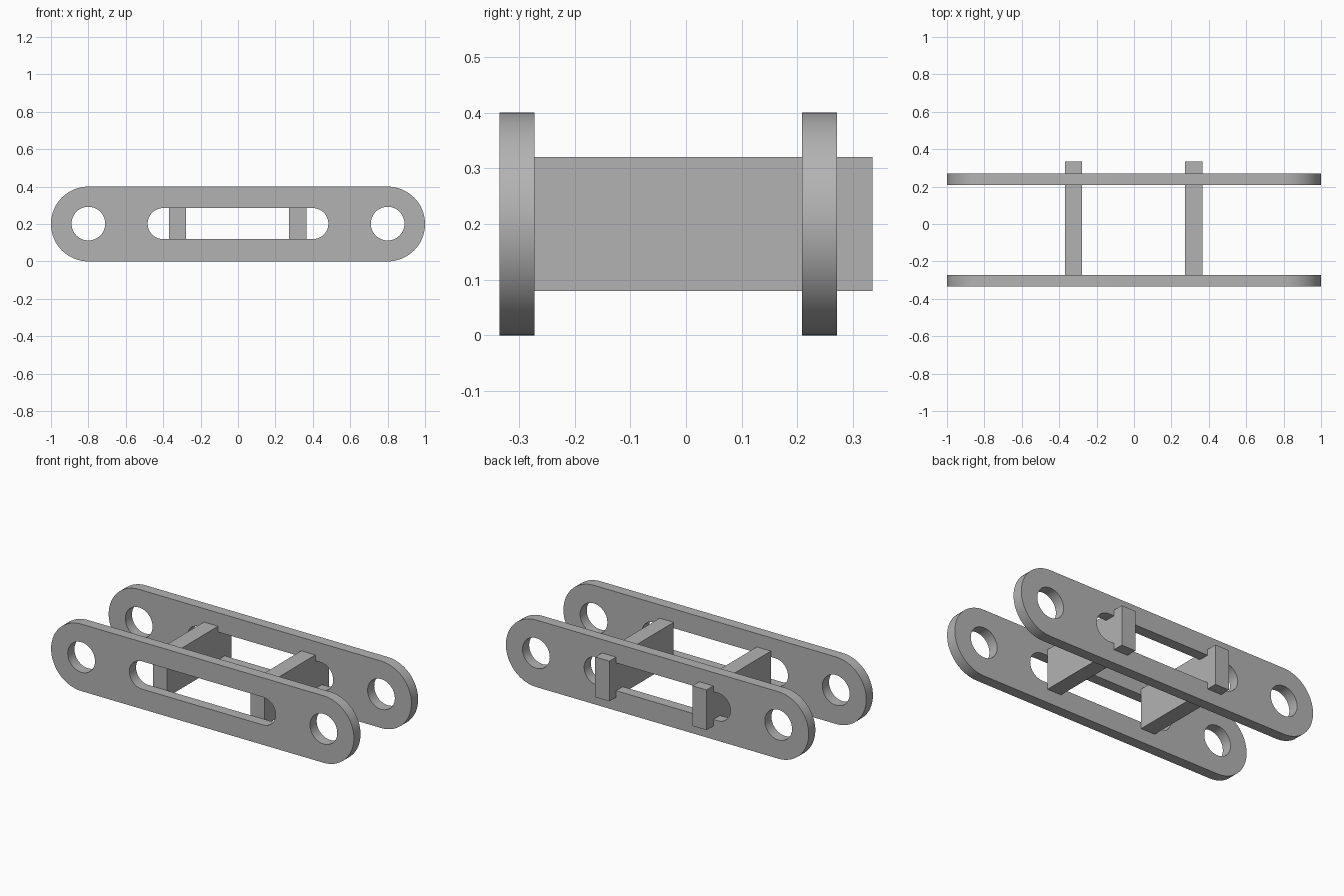
import bpy, bmesh, math

if "Cube" in bpy.data.objects:
    bpy.data.objects.remove(bpy.data.objects["Cube"])

grey = bpy.data.materials.new("plain_grey")
grey.diffuse_color = (0.45, 0.45, 0.45, 1)
grey.use_nodes = True
grey.node_tree.nodes["Principled BSDF"].inputs["Base Color"].default_value = grey.diffuse_color


def stadium(half, r, cx, cz, n=32):
    """Outline of a slot with round ends; half = 0 gives a circle."""
    pts = []
    for side in (1, -1):
        for i in range(n + 1 if half else n):
            a = math.pi * i / n - math.pi / 2 + (math.pi if side < 0 else 0)
            pts.append((cx + side * half + r * math.cos(a), cz + r * math.sin(a)))
    return pts


def finish(bm, name):
    bmesh.ops.recalc_face_normals(bm, faces=bm.faces[:])
    mesh = bpy.data.meshes.new(name)
    bm.to_mesh(mesh)
    bm.free()
    mesh.materials.append(grey)
    obj = bpy.data.objects.new(name, mesh)
    bpy.context.collection.objects.link(obj)
    bpy.ops.object.select_all(action='DESELECT')
    obj.select_set(True)
    bpy.context.view_layer.objects.active = obj
    bpy.ops.object.shade_smooth_by_angle(angle=math.radians(30))
    return obj


def link_plate(name, y0, y1):
    bm = bmesh.new()
    # outer outline, two pin holes and the centre slot
    outlines = [stadium(0.8, 0.2, 0, 0.2), stadium(0, 0.09, -0.8, 0.202),
                stadium(0, 0.09, 0.8, 0.202), stadium(0.4, 0.083, 0, 0.202)]
    for pts in outlines:
        vs = [bm.verts.new((x, y0, z)) for x, z in pts]
        for a, b in zip(vs, vs[1:] + vs[:1]):
            bm.edges.new((a, b))
    bmesh.ops.triangle_fill(bm, edges=bm.edges[:], use_beauty=True, normal=(0, -1, 0))
    ext = bmesh.ops.extrude_face_region(bm, geom=bm.faces[:], use_keep_orig=True)
    moved = [g for g in ext["geom"] if isinstance(g, bmesh.types.BMVert)]
    bmesh.ops.translate(bm, verts=moved, vec=(0, y1 - y0, 0))
    bmesh.ops.dissolve_limit(bm, angle_limit=0.001, verts=bm.verts[:], edges=bm.edges[:])
    return finish(bm, name)


def cross_bar(name, x0, x1):
    bm = bmesh.new()
    bmesh.ops.create_cube(bm, size=1)
    for v in bm.verts:
        v.co = (x1 if v.co.x > 0 else x0,
                0.335 if v.co.y > 0 else -0.272,
                0.32 if v.co.z > 0 else 0.08)
    return finish(bm, name)


# side plates
link_plate("front_plate", -0.335, -0.272)
link_plate("back_plate", 0.208, 0.271)

# bars joining the plates and poking out at the back
cross_bar("left_cross_bar", -0.37, -0.277)
cross_bar("right_cross_bar", 0.272, 0.365)
